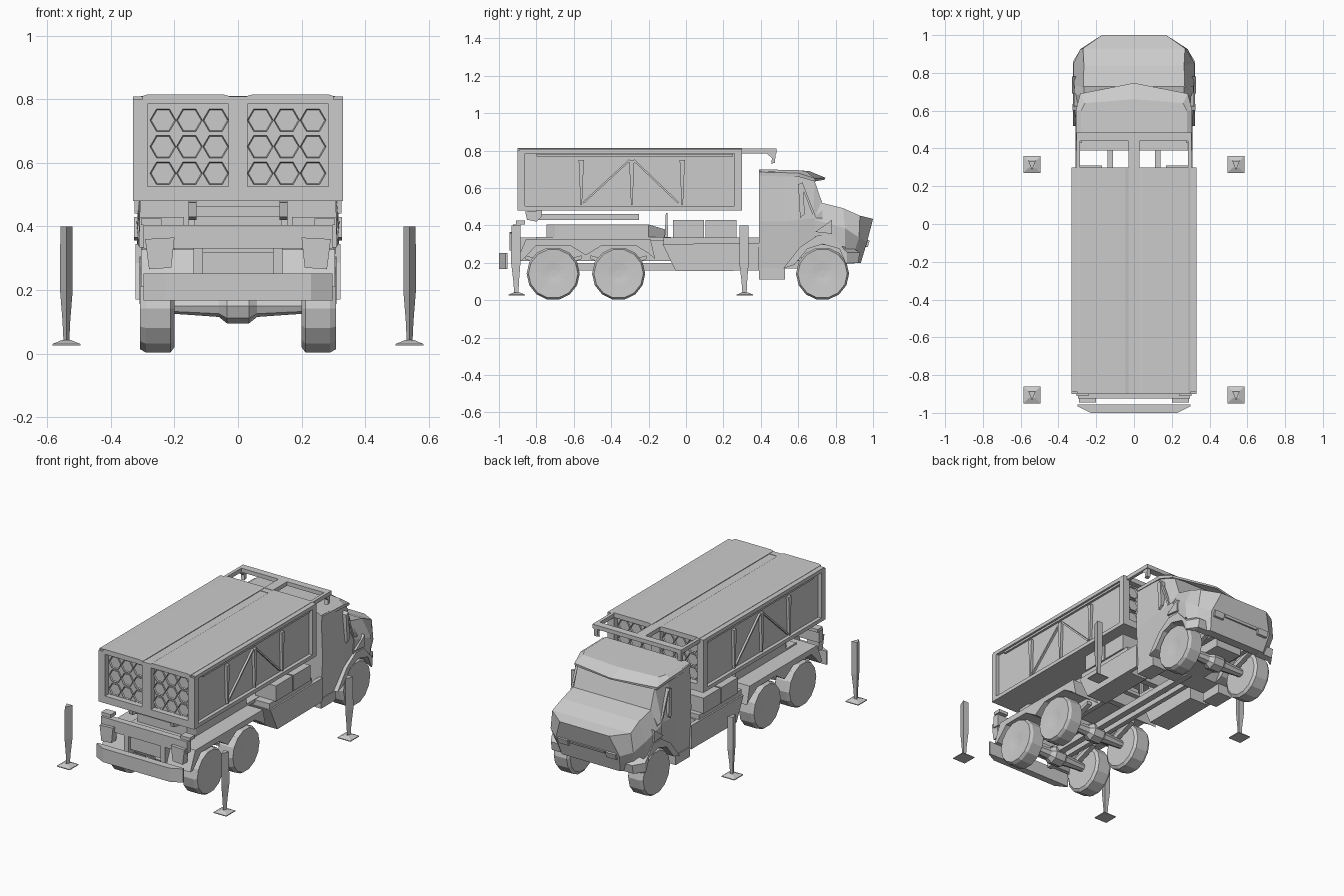
import bpy, bmesh, math
from mathutils import Vector

if "Cube" in bpy.data.objects:
    bpy.data.objects.remove(bpy.data.objects["Cube"])


def loft(bm, rings):
    """Skin closed rings of 3D points and cap both ends."""
    vs = [[bm.verts.new(p) for p in r] for r in rings]
    n = len(vs[0])
    for a, b in zip(vs, vs[1:]):
        for i in range(n):
            bm.faces.new((a[i], a[(i + 1) % n], b[(i + 1) % n], b[i]))
    return [bm.faces.new(vs[0]), bm.faces.new(vs[-1])]


def box(bm, x, y, z):
    loft(bm, [[(x[0], y[0], k), (x[1], y[0], k), (x[1], y[1], k), (x[0], y[1], k)] for k in z])


def side(bm, x, profile):
    """Extrude a (y, z) profile across x."""
    return loft(bm, [[(k, y, z) for y, z in profile] for k in x])


def bar(bm, x, a, b, w):
    """Flat bar between two (y, z) points."""
    a, b = Vector(a), Vector(b)
    d = (b - a).normalized() * w / 2
    n = Vector((-d.y, d.x))
    side(bm, x, [a + n, a - n, b - n, b + n])


def lathe(bm, profile, y, z, n):
    """Revolve (x, radius) about an axle along x."""
    loft(bm, [[(x, y + r * math.cos(math.tau * i / n), z + r * math.sin(math.tau * i / n))
               for i in range(n)] for x, r in profile])


def half_loft(bm, rings):
    """Loft from right-hand half rings, mirrored across x."""
    loft(bm, [r + [(-x, y, z) for x, y, z in reversed(r)] for r in rings])


def finish(name, bm, mirror=False):
    bmesh.ops.recalc_face_normals(bm, faces=bm.faces)
    me = bpy.data.meshes.new(name)
    bm.to_mesh(me)
    bm.free()
    ob = bpy.data.objects.new(name, me)
    bpy.context.collection.objects.link(ob)
    if mirror:
        ob.modifiers.new("mirror", 'MIRROR')
    return ob


# launcher pod core and roof skins
bm = bmesh.new()
box(bm, (-.308, .308), (-.865, .265), (.49, .80))
finish("pod_core", bm)
bm = bmesh.new()
loft(bm, [[(.028, y, .80), (.30, y, .80), (.30, y, .81), (.285, y, .815), (.045, y, .815), (.028, y, .81)]
          for y in (-.90, .30)])
box(bm, (.30, .33), (-.89, .30), (.785, .808))
finish("pod_roof", bm, True)

# pod frame: end frames, sills and side truss
bm = bmesh.new()
for y in ((-.90, -.86), (.26, .30)):
    box(bm, (.285, .33), y, (.48, .80))
    box(bm, (0, .285), y, (.48, .525))
    box(bm, (0, .285), y, (.785, .808))
    box(bm, (0, .03), y, (.525, .785))
box(bm, (0, .33), (-.90, .30), (.48, .503))
box(bm, (0, .03), (-.90, .30), (.79, .806))
finish("pod_frame", bm, True)
bm = bmesh.new()
for y in (-.56, -.29, -.02):
    side(bm, (.30, .325), [(y - .014, .75), (y + .014, .75), (y + .004, .51), (y - .004, .51)])
bar(bm, (.30, .32), (-.55, .52), (-.30, .75), .01)
bar(bm, (.30, .32), (-.28, .75), (-.04, .52), .01)
bar(bm, (.30, .322), (-.80, .775), (.25, .775), .012)
finish("pod_side_truss", bm, True)

# hexagonal launch tubes, open at both ends
bm = bmesh.new()
caps = []
for x in (.07, .153, .236):
    for z in (.567, .651, .734):
        caps += loft(bm, [[(x + .041 * math.cos(math.tau * i / 6), y, z + .041 * math.sin(math.tau * i / 6))
                           for i in range(6)] for y in (-.875, .275)])
bmesh.ops.recalc_face_normals(bm, faces=bm.faces)
bmesh.ops.inset_individual(bm, faces=caps, thickness=.004, depth=-.008)
finish("launch_tubes", bm, True)

# hoist frame reaching over the cab
bm = bmesh.new()
box(bm, (.285, .305), (.30, .45), (.785, .81))
box(bm, (0, .305), (.44, .485), (.785, .81))
box(bm, (0, .03), (.30, .45), (.785, .81))
side(bm, (.275, .30), [(.43, .785), (.48, .785), (.475, .735), (.455, .73), (.46, .76)])
finish("hoist_frame", bm, True)

# turntable, cradle arm and support post
bm = bmesh.new()
outline = [(.0, -.745), (.17, -.745), (.20, -.70), (.20, -.20), (.12, -.10), (0, -.10)]
loft(bm, [[(x, y, .335) for x, y in outline], [(x, y, .405 - max(0, y + .2) * .3) for x, y in outline]])
finish("turntable", bm, True)
bm = bmesh.new()
box(bm, (0, .13), (-.82, -.25), (.43, .462))
side(bm, (.13, .155), [(-.86, .475), (-.85, .43), (-.80, .42), (-.77, .45), (-.77, .48)])
finish("cradle", bm, True)
bm = bmesh.new()
side(bm, (.135, .155), [(-.115, .32), (-.095, .32), (-.10, .465), (-.108, .465)])
finish("cradle_post", bm, True)

# chassis rails, cross members and bed
bm = bmesh.new()
box(bm, (.11, .14), (-.92, .88), (.21, .335))
for y in (-.90, -.54, -.15, .15, .55):
    box(bm, (0, .11), (y, y + .04), (.24, .32))
box(bm, (0, .20), (-.80, -.08), (.318, .338))
finish("chassis", bm, True)

# side lockers and tanks
bm = bmesh.new()
side(bm, (.17, .31), [(-.125, .30), (.31, .305), (.31, .158), (-.055, .155)])
side(bm, (.285, .31), [(.31, .305), (.39, .305), (.39, .158), (.31, .158)])
box(bm, (.14, .30), (-.12, .30), (.30, .335))
for y in (-.07, .105):
    box(bm, (.17, .31), (y, y + .165), (.333, .43))
finish("side_lockers", bm, True)

# rear wheel guards
bm = bmesh.new()
side(bm, (.14, .305), [(-.905, .21), (-.855, .328), (-.19, .328), (-.165, .22), (-.20, .25), (-.27, .293),
                       (-.45, .293), (-.535, .24), (-.62, .293), (-.80, .293), (-.88, .21)])
finish("rear_guards", bm, True)

# rear beam, lamps and bumper
bm = bmesh.new()
box(bm, (0, .297), (-.925, -.885), (.33, .405))
box(bm, (.24, .305), (-.91, -.86), (.405, .425))
finish("rear_beam", bm, True)
bm = bmesh.new()
loft(bm, [[(.21, y, .27), (.28, y, .265), (.292, y, .36), (.20, y, .365)] for y in (-.945, -.90)])
finish("rear_lamps", bm, True)
bm = bmesh.new()
loft(bm, [[(0, -1, z), (.23, -1, z), (.298, -.965, z), (.298, -.955, z), (0, -.955, z)] for z in (.167, .252)])
finish("rear_bumper", bm, True)

# wheels with flat hubs
for name, y in (("rear_wheels", -.71), ("middle_wheels", -.36), ("front_wheels", .73)):
    bm = bmesh.new()
    lathe(bm, [(.20, .07), (.20, .125), (.212, .142), (.29, .142), (.308, .132), (.304, .06), (.30, .02)], y, .142, 14)
    finish(name, bm, True)
    # axle, differential and leaf spring
    bm = bmesh.new()
    lathe(bm, [(-.22, .024), (-.13, .03), (-.06, .035), (-.035, .055),
               (.035, .055), (.06, .035), (.13, .03), (.22, .024)], y, .15, 8)
    for s in (-1, 1):
        side(bm, (s * .15, s * .18), [(y - .15, .22), (y, .165), (y + .15, .22), (y + .15, .24), (y, .195), (y - .15, .24)])
    finish(name.replace("wheels", "axle"), bm)
bm = bmesh.new()
box(bm, (-.02, .02), (-.70, .50), (.16, .20))
box(bm, (-.09, .09), (.42, .86), (.17, .30))
finish("driveline", bm)

# cab, with upright windscreen
bm = bmesh.new()
half_loft(bm, [[(x, y, z) for (x, z) in pts] for y, pts in (
    (.39, ((.295, .165), (.31, .42), (.30, .69))),
    (.525, ((.295, .17), (.31, .42), (.30, .685))),
    (.60, ((.30, .27), (.315, .43), (.295, .675))),
    (.685, ((.30, .30), (.315, .44), (.265, .645))),
    (.73, ((.30, .30), (.315, .44), (.265, .515))))])
finish("cab", bm)

# cab roof with pointed sun visor
bm = bmesh.new()
half_loft(bm, [[(.305, .39, .665), (.305, .60, .66), (.283, .69, .635), (.01, .742, .645)],
               [(.305, .39, .685), (.308, .60, .68), (.285, .69, .65), (.01, .745, .655)],
               [(.28, .39, .70), (.28, .60, .695), (.26, .64, .69), (.01, .66, .69)]])
finish("cab_roof", bm)

# bonnet and sloping nose
bm = bmesh.new()
half_loft(bm, [[(.31, .69, .30), (.318, .69, .43), (.27, .69, .53)],
               [(.315, .85, .285), (.32, .85, .385), (.265, .84, .492)],
               [(.26, .88, .20), (.285, .925, .335), (.27, .93, .452)],
               [(.20, .935, .20), (.22, .968, .31), (.17, 1.0, .435)]])
finish("bonnet", bm)

# front wheel arches, tapering towards the nose, and cab steps
bm = bmesh.new()
arch = [(.52, .17), (.61, .285), (.70, .345), (.78, .345), (.93, .255), (.92, .20), (.88, .195),
        (.82, .275), (.73, .30), (.65, .275), (.58, .19)]
loft(bm, [[(x, y if y < .85 else .85 + (y - .85) * k, z) for y, z in arch] for x, k in ((.18, 1), (.28, 1), (.322, .15))])
finish("front_arches", bm, True)
bm = bmesh.new()
box(bm, (.20, .30), (.39, .53), (.11, .17))
finish("cab_steps", bm, True)

# grille slot and headlamps
bm = bmesh.new()
side(bm, (0, .12), [(.95, .305), (.975, .305), (.98, .32), (.95, .32)])
side(bm, (.13, .20), [(.94, .28), (.972, .285), (.982, .32), (.95, .325)])
finish("grille_and_headlamps", bm, True)

# door mirrors and wing mirrors
bm = bmesh.new()
side(bm, (.29, .325), [(.60, .62), (.625, .63), (.635, .46), (.61, .44)])
bar(bm, (.30, .318), (.62, .62), (.69, .44), .012)
side(bm, (.30, .328), [(.69, .365), (.78, .355), (.78, .43), (.74, .40)])
finish("mirrors", bm, True)

# free-standing stabiliser legs: tapered three-sided post on a foot plate
for name, y in (("rear_stabilisers", -.905), ("front_stabilisers", .315)):
    bm = bmesh.new()
    loft(bm, [[(.54 - w, y + w, z), (.54 + w, y + w, z), (.54, y - w * 1.5, z)]
              for w, z in ((.009, .035), (.012, .10), (.02, .20), (.019, .40))])
    loft(bm, [[(.54 + a * s, y + b * s, z) for a, b in ((-1, -1), (1, -1), (1, 1), (-1, 1))]
              for s, z in ((.044, .025), (.044, .03), (.015, .042))])
    finish(name, bm, True)
